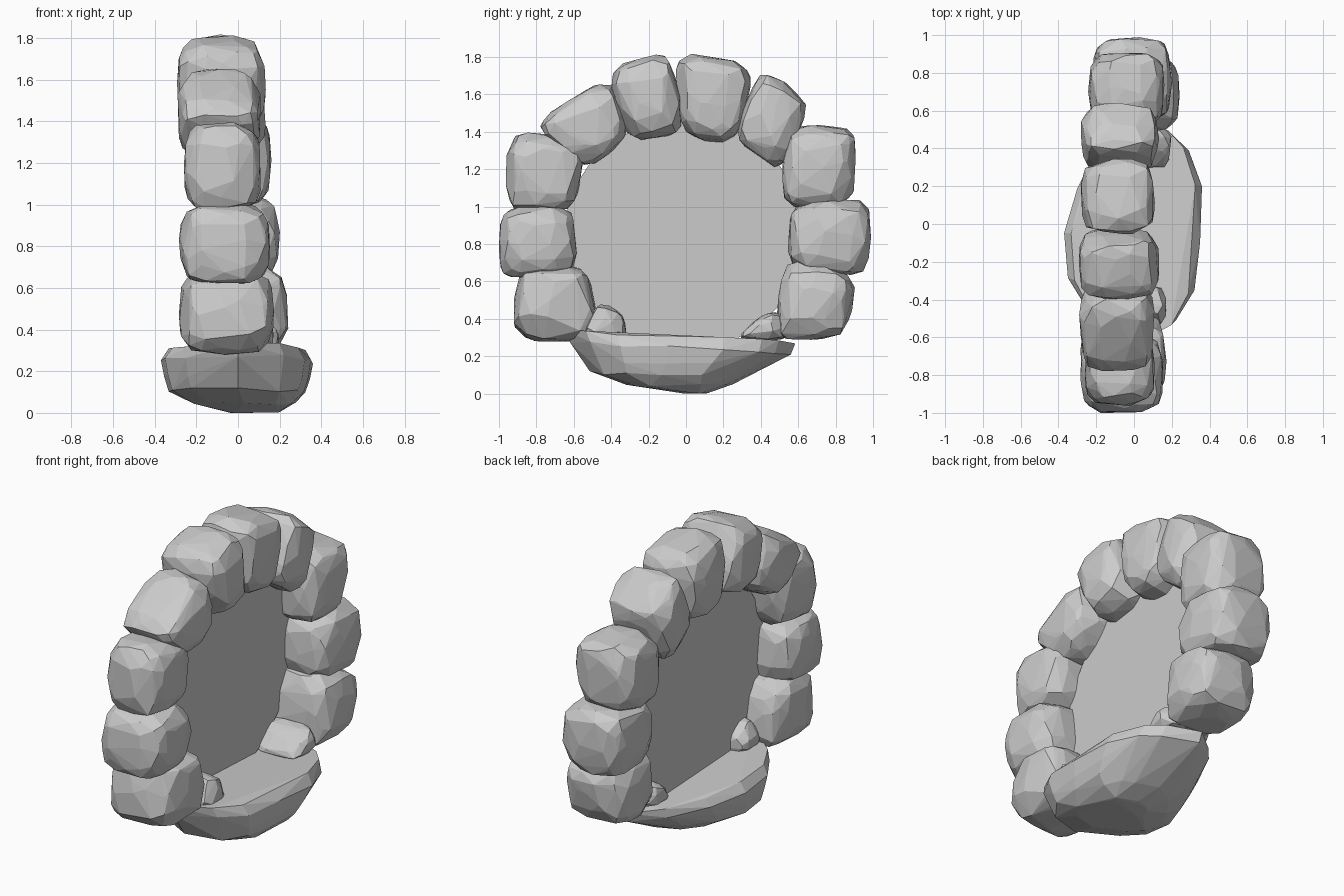
import bpy, bmesh, math, random
from mathutils import Vector

if "Cube" in bpy.data.objects:
    bpy.data.objects.remove(bpy.data.objects["Cube"])

random.seed(7)


def finish(bm, name):
    bmesh.ops.recalc_face_normals(bm, faces=bm.faces)
    me = bpy.data.meshes.new(name)
    bm.to_mesh(me)
    bm.free()
    ob = bpy.data.objects.new(name, me)
    bpy.context.collection.objects.link(ob)
    return ob


def hull(points, name):
    bm = bmesh.new()
    for p in points:
        bm.verts.new(p)
    res = bmesh.ops.convex_hull(bm, input=bm.verts)
    junk = {g for g in res["geom_interior"] + res["geom_unused"]
            if isinstance(g, bmesh.types.BMVert)}
    bmesh.ops.delete(bm, geom=list(junk), context='VERTS')
    bmesh.ops.dissolve_limit(bm, angle_limit=math.radians(3),
                             verts=bm.verts, edges=bm.edges)
    return finish(bm, name)


def stone(name, quad, x0, x1, cuts=3, power=3.8, jitter=0.07):
    """Chipped rounded block filling a four-cornered outline in the y-z plane."""
    src = bmesh.new()
    bmesh.ops.create_cube(src, size=2)
    bmesh.ops.subdivide_edges(src, edges=src.edges, cuts=cuts, use_grid_fill=True)
    a, b, c, d = (Vector(q) for q in quad)
    pts = []
    for v in src.verts:
        p = v.co + Vector([random.uniform(-.2, .2) for _ in range(3)])
        p /= sum(abs(k) ** power for k in p) ** (1 / power)
        p *= 1.05 - random.uniform(0, jitter)
        u, w = (p.y + 1) / 2, (p.z + 1) / 2
        yz = (a * (1 - u) + b * u) * (1 - w) + (d * (1 - u) + c * u) * w
        pts.append(((x0 + x1) / 2 + p.x * (x1 - x0) / 2.06, yz.x, yz.y))
    src.free()
    return hull(pts, name)


# Ring stones: outline corners and depth range
ring = [
    ([(-.46, .28), (-.93, .29), (-.90, .68), (-.52, .69)], -.28, .17),
    ([(-.58, .64), (-1.0, .61), (-.99, 1.0), (-.60, 1.0)], -.28, .15),
    ([(-.59, .98), (-.96, .97), (-.95, 1.40), (-.54, 1.36)], -.26, .11),
    ([(-.55, 1.19), (-.83, 1.44), (-.41, 1.70), (-.29, 1.37)], -.29, .11),
    ([(-.31, 1.35), (-.43, 1.73), (-.09, 1.84), (0, 1.40)], -.29, .13),
    ([(-.02, 1.38), (-.06, 1.83), (.37, 1.76), (.27, 1.33)], -.28, .11),
    ([(.25, 1.37), (.40, 1.75), (.67, 1.55), (.51, 1.18)], -.28, .13),
    ([(.51, .99), (.53, 1.43), (.92, 1.42), (.89, 1.0)], -.24, .16),
    ([(.55, .66), (.56, 1.02), (.99, 1.05), (.97, .62)], -.22, .20),
    ([(.47, .28), (.52, .72), (.91, .65), (.86, .30)], -.18, .24),
]
for i, (quad, x0, x1) in enumerate(ring):
    stone(f"ring_stone_{i + 1}", quad, x0, x1)

# Small wedge stones resting on the base
stone("wedge_stone_front", [(-.32, .29), (-.58, .28), (-.47, .50), (-.33, .42)],
      -.16, .17, cuts=2)
stone("wedge_stone_back", [(.26, .29), (.54, .28), (.50, .44), (.40, .42)],
      -.14, .20, cuts=2)

# Base boulder: stacked, shrinking copies of the plan outline
plan = [(0, .59), (.2, .5), (.29, .41), (.36, .21), (.35, -.1), (.32, -.37),
        (.22, -.54), (0, -.65), (-.25, -.47), (-.35, -.3), (-.37, -.05),
        (-.30, .2), (-.18, .45)]
levels = [(.305, .90, .99, 0, 0), (.245, 1, .95, 0, 0),
          (.17, .96, .81, .0, -.03), (.11, .9, .70, .0, -.06),
          (.05, .69, .46, .03, -.02), (.005, .35, .12, .07, .05)]
pts = []
for z, sx, sy, dx, dy in levels:
    for x, y in plan:
        tilt = -.05 * y if z > .2 else 0
        pts.append((x * sx + dx, y * sy + dy,
                    max(0, z + tilt + random.uniform(-.012, .012))))
hull(pts, "base_boulder")

# Flat sheet filling the opening
bm = bmesh.new()
sheet = []
for k in range(28):
    t = math.tau * k / 28
    sheet.append(bm.verts.new((-.07, -.01 + .64 * math.cos(t), .85 + .62 * math.sin(t))))
bm.faces.new(sheet)
finish(bm, "portal_sheet")
